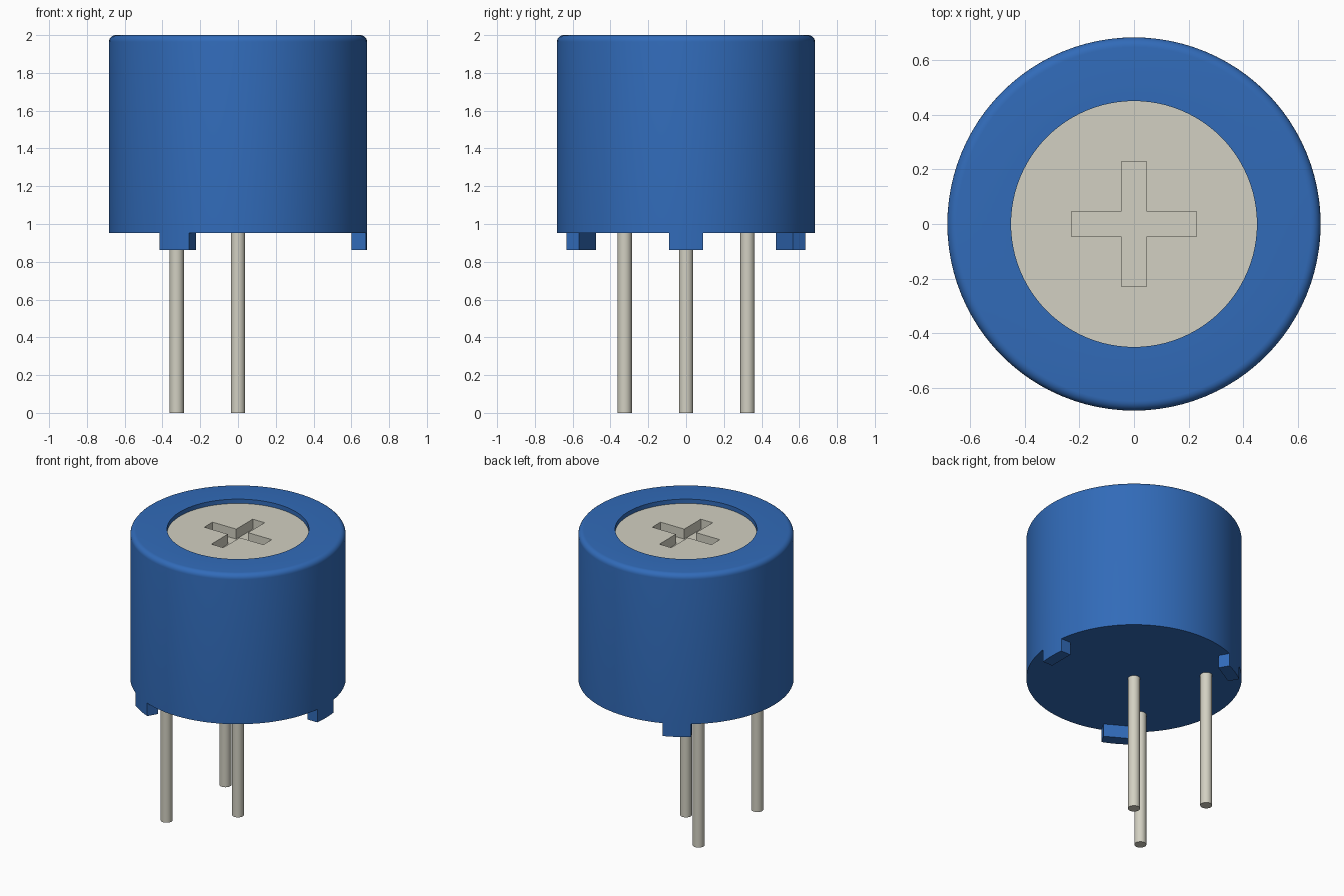
import bpy, bmesh, math
from mathutils import Matrix, Vector

cube = bpy.data.objects.get("Cube")
if cube:
    bpy.data.objects.remove(cube, do_unlink=True)


def material(name, rgb):
    m = bpy.data.materials.new(name)
    m.use_nodes = True
    m.diffuse_color = (*rgb, 1)
    m.node_tree.nodes["Principled BSDF"].inputs["Base Color"].default_value = (*rgb, 1)
    return m


BLUE = material("blue plastic", (0.031, 0.147, 0.485))
METAL = material("pale grey metal", (0.645, 0.631, 0.539))


def finish(name, bm, mat, smooth=True):
    bmesh.ops.recalc_face_normals(bm, faces=bm.faces)
    mesh = bpy.data.meshes.new(name)
    bm.to_mesh(mesh)
    bm.free()
    obj = bpy.data.objects.new(name, mesh)
    bpy.context.collection.objects.link(obj)
    mesh.materials.append(mat)
    if smooth:
        bpy.ops.object.select_all(action='DESELECT')
        obj.select_set(True)
        bpy.context.view_layer.objects.active = obj
        bpy.ops.object.shade_smooth_by_angle(angle=math.radians(35))
    return obj


def lathe(name, profile, mat, steps=96):
    """Spin an (r, z) profile that starts and ends on the axis."""
    bm = bmesh.new()
    verts = [bm.verts.new((r, 0, z)) for r, z in profile]
    edges = [bm.edges.new(pair) for pair in zip(verts, verts[1:])]
    bmesh.ops.spin(bm, geom=verts + edges, cent=(0, 0, 0), axis=(0, 0, 1),
                   angle=math.tau, steps=steps)
    bmesh.ops.remove_doubles(bm, verts=bm.verts, dist=1e-4)
    return finish(name, bm, mat)


def prism(name, outline, z0, z1, mat, smooth=True, turn=0.0):
    """Extrude a flat (x, y) outline from z0 to z1."""
    bm = bmesh.new()
    face = bm.faces.new([bm.verts.new((x, y, z0)) for x, y in outline])
    new = bmesh.ops.extrude_face_region(bm, geom=[face])["geom"]
    top = [v for v in new if isinstance(v, bmesh.types.BMVert)]
    bmesh.ops.translate(bm, verts=top, vec=Vector((0, 0, z1 - z0)))
    bmesh.ops.rotate(bm, verts=bm.verts, matrix=Matrix.Rotation(turn, 3, 'Z'))
    return finish(name, bm, mat, smooth)


R, BASE, TOP, FILLET = 0.683, 0.953, 2.0, 0.035
ROTOR_R, ROTOR_TOP = 0.45, 1.97

# Housing: rounded top edge and a round recess for the rotor
corner = [(R - FILLET + FILLET * math.cos(a), TOP - FILLET + FILLET * math.sin(a))
          for a in (math.radians(15 * i) for i in range(7))]
lathe("housing", [(0, BASE), (R, BASE)] + corner +
      [(ROTOR_R, TOP), (ROTOR_R, 1.80), (0, 1.80)], BLUE)

# Rotor disc with a cross-shaped screwdriver slot
rotor = lathe("rotor_disc", [(0, 1.81), (ROTOR_R, 1.81),
                             (ROTOR_R, ROTOR_TOP), (0, ROTOR_TOP)], METAL)
L, W = 0.229, 0.046
arm = [(W, -W), (L, -W), (L, W)]
cross = []
for i in range(4):
    c, s = round(math.cos(i * math.pi / 2)), round(math.sin(i * math.pi / 2))
    cross += [(x * c - y * s, x * s + y * c) for x, y in arm]
cutter = prism("slot_cutter", cross, ROTOR_TOP - 0.07, 2.1, METAL, False)
cutter.hide_render = True
cut = rotor.modifiers.new("slot", 'BOOLEAN')
cut.operation, cut.solver, cut.object = 'DIFFERENCE', 'EXACT', cutter
bpy.ops.object.select_all(action='DESELECT')
rotor.select_set(True)
bpy.context.view_layer.objects.active = rotor
bpy.ops.object.modifier_apply(modifier=cut.name)
bpy.data.objects.remove(cutter, do_unlink=True)

# Three standoff feet, flush with the housing wall
half = 0.09
span = math.asin(half / R)
outer = [(R * math.cos(t), R * math.sin(t))
         for t in (span * k / 3 for k in range(-3, 4))]
foot = [(0.602, half), (0.602, -half)] + outer
for i in range(3):
    prism(f"foot_{i + 1}", foot, 0.863, BASE, BLUE, turn=i * math.tau / 3)

# Three round pins
for name, x, y in (("centre_pin", 0, 0), ("front_pin", -0.325, -0.325),
                   ("back_pin", -0.325, 0.325)):
    pin = lathe(name, [(0, 0), (0.038, 0), (0.038, BASE + 0.02), (0, BASE + 0.02)],
                METAL, 32)
    pin.location = (x, y, 0)
